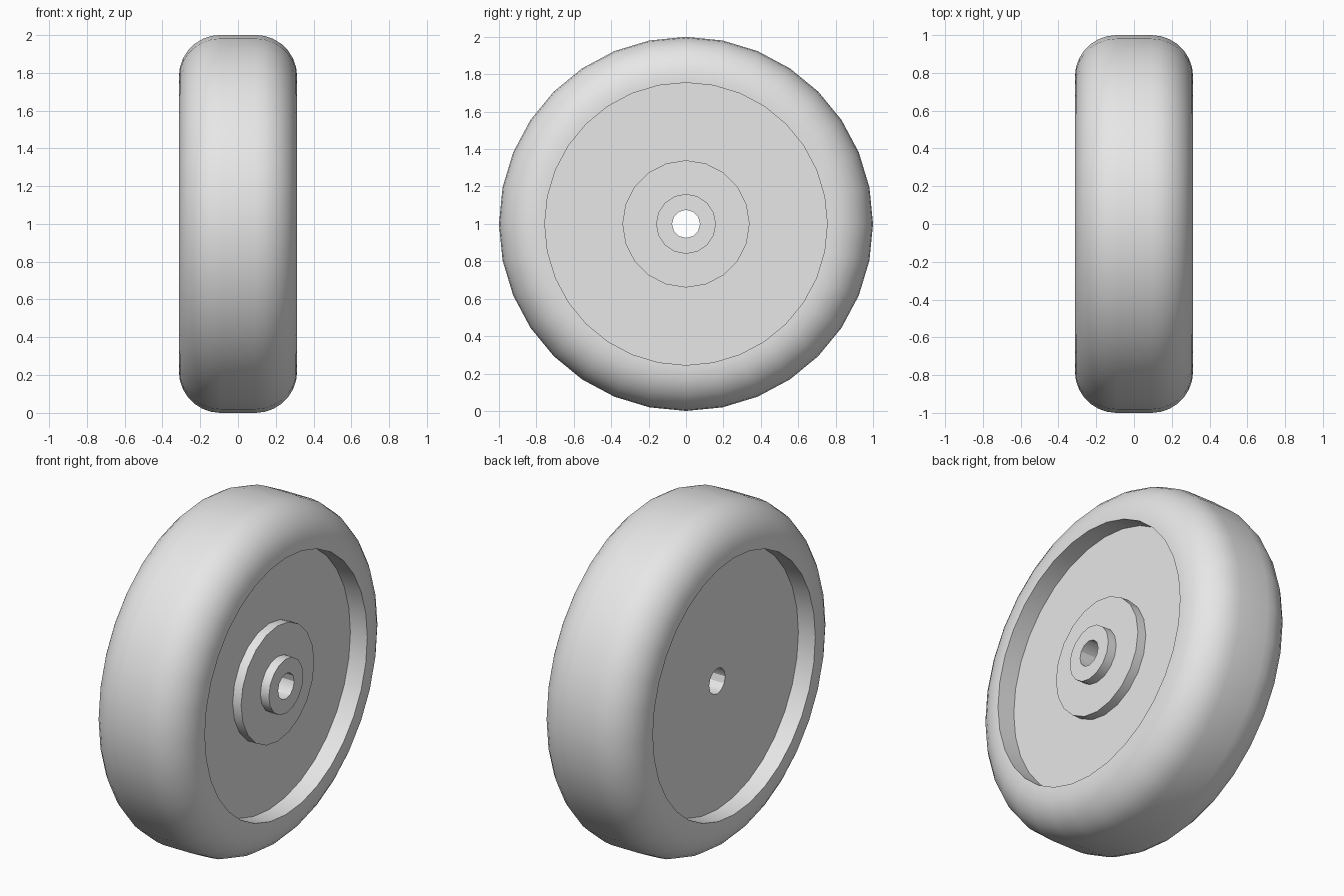
import bpy
import bmesh
from math import sin, cos, pi, radians
from mathutils import Matrix, Vector

default = bpy.data.objects.get("Cube")
if default:
    bpy.data.objects.remove(default, do_unlink=True)

RADIUS = 1.0
HALF_WIDTH = 0.313
FILLET = 0.22
RIM_RADIUS = 0.755
WEB_HALF = 0.203
STEP = 0.055
SEGMENTS = 32

grey = bpy.data.materials.new("plain_grey")
grey.use_nodes = True
colour = (0.8, 0.8, 0.8, 1)
grey.diffuse_color = colour
grey.node_tree.nodes["Principled BSDF"].inputs["Base Color"].default_value = colour


def add_object(name, bm):
    bmesh.ops.recalc_face_normals(bm, faces=bm.faces)
    mesh = bpy.data.meshes.new(name)
    bm.to_mesh(mesh)
    bm.free()
    mesh.materials.append(grey)
    obj = bpy.data.objects.new(name, mesh)
    bpy.context.collection.objects.link(obj)
    return obj


def smooth(obj):
    bpy.ops.object.select_all(action="DESELECT")
    obj.select_set(True)
    bpy.context.view_layer.objects.active = obj
    bpy.ops.object.shade_smooth_by_angle(angle=radians(30))


def disc(name, radius, x0, x1, segments):
    """Solid cylinder along x, centred on the axle."""
    bm = bmesh.new()
    place = Matrix.Translation(((x0 + x1) / 2, 0, RADIUS)) @ Matrix.Rotation(pi / 2, 4, "Y")
    bmesh.ops.create_cone(bm, cap_ends=True, segments=segments, radius1=radius,
                          radius2=radius, depth=x1 - x0, matrix=place)
    return add_object(name, bm)


# Tyre: rounded section, closed through the rim wall, spun around the axle
def tyre():
    corner = [(HALF_WIDTH - FILLET + FILLET * cos(a), RADIUS - FILLET + FILLET * sin(a))
              for a in (i * pi / 14 for i in range(8))]
    half = [(HALF_WIDTH, RIM_RADIUS)] + corner
    profile = half + [(-x, r) for x, r in reversed(half)]
    bm = bmesh.new()
    verts = [bm.verts.new((x, 0, RADIUS + r)) for x, r in profile]
    edges = [bm.edges.new((v, verts[i - 1])) for i, v in enumerate(verts)]
    bmesh.ops.spin(bm, geom=verts + edges, cent=Vector((0, 0, RADIUS)), axis=(1, 0, 0),
                   angle=2 * pi, steps=SEGMENTS, use_merge=True)
    bmesh.ops.remove_doubles(bm, verts=bm.verts, dist=0.0001)
    return add_object("tyre", bm)


smooth(tyre())

# Web and stepped hub, the hub on one side only
parts = [
    disc("wheel_web", RIM_RADIUS, -WEB_HALF, WEB_HALF, SEGMENTS),
    disc("hub_flange", 0.34, WEB_HALF, WEB_HALF + STEP, 20),
    disc("hub_boss", 0.16, WEB_HALF + STEP, HALF_WIDTH, 16),
]

# Axle bore through every central part
cutter = disc("axle_bore_cutter", 0.075, -1, 1, 12)
cutter.hide_render = True
for part in parts:
    bore = part.modifiers.new("axle_bore", "BOOLEAN")
    bore.operation = "DIFFERENCE"
    bore.solver = "EXACT"
    bore.object = cutter
    bpy.ops.object.select_all(action="DESELECT")
    part.select_set(True)
    bpy.context.view_layer.objects.active = part
    bpy.ops.object.modifier_apply(modifier=bore.name)
    smooth(part)
bpy.data.objects.remove(cutter, do_unlink=True)
